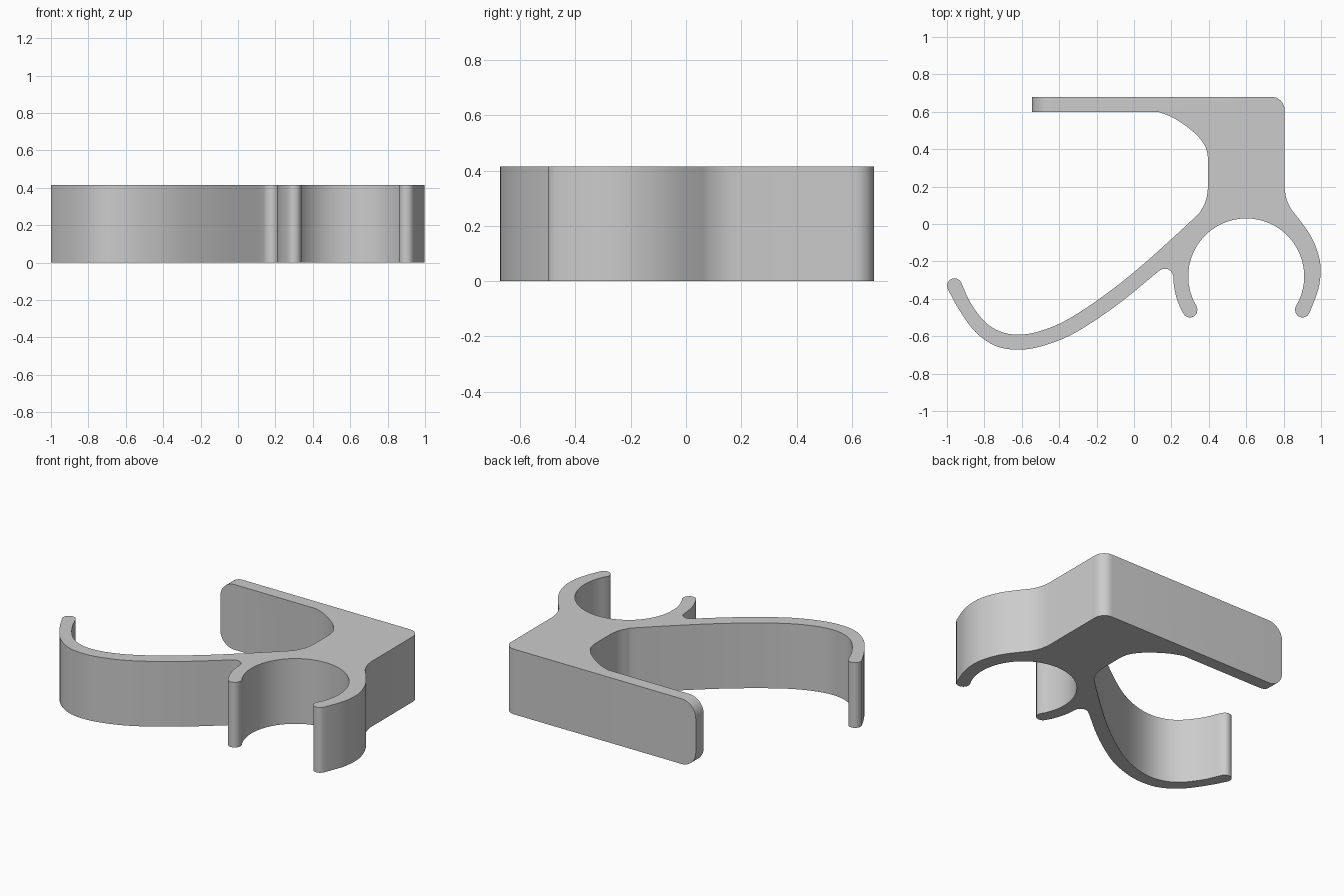
import bpy, bmesh, math
from mathutils import Vector

if "Cube" in bpy.data.objects:
    bpy.data.objects.remove(bpy.data.objects["Cube"])

H = 0.415       # height of the extruded clip
RING = (0.60, -0.28)


def arc(c, r, a0, a1, n):
    return [Vector((c[0] + r * math.cos(math.radians(a0 + (a1 - a0) * i / n)),
                    c[1] + r * math.sin(math.radians(a0 + (a1 - a0) * i / n)))) for i in range(n + 1)]


def spline(pts, n=4):
    """Smooth Catmull-Rom curve through the given points."""
    p = [Vector(q) for q in pts]
    p = [2 * p[0] - p[1]] + p + [2 * p[-1] - p[-2]]
    out = []
    for i in range(1, len(p) - 2):
        a, b, c, d = p[i - 1:i + 3]
        for k in range(n):
            t = k / n
            out.append(0.5 * (2 * b + (c - a) * t + (2 * a - 5 * b + 4 * c - d) * t * t
                              + (3 * b - a - 3 * c + d) * t ** 3))
    return out + [p[-2]]


# outline, clockwise from the plate tip
outline = [Vector((-0.545, 0.68))]
outline += arc((0.735, 0.61), 0.07, 90, 0, 8)                      # rounded corner
outline += spline([(0.805, 0.19), (0.815, 0.135), (0.84, 0.08), (0.875, 0.035),
                   (0.94, -0.055), (0.982, -0.15), (0.998, -0.24),
                   (0.985, -0.35), (0.938, -0.475)])               # right ring arm, outside
outline += arc((0.901, -0.46), 0.04, -25, -205, 8)[1:-1]           # right ring tip
outline += arc(RING, 0.31, -32, 212, 40)                           # ring bore
outline += arc((0.299, -0.46), 0.04, 25, -155, 8)[1:-1]            # left ring tip
outline += arc(RING, 0.39, 210, 180, 6)                            # left ring arm, outside
outline += arc((0.165, -0.284), 0.045, 10, 130, 8)                 # crotch fillet
outline += spline([(0.11, -0.27), (-0.05, -0.402), (-0.20, -0.51), (-0.35, -0.60),
                   (-0.50, -0.655), (-0.62, -0.672), (-0.74, -0.652), (-0.85, -0.575),
                   (-0.94, -0.45), (-0.997, -0.345)])              # hook, outside
outline += arc((-0.96, -0.33), 0.04, 203, 23, 8)[1:-1]             # hook tip
outline += spline([(-0.923, -0.315), (-0.875, -0.42), (-0.80, -0.52), (-0.72, -0.573),
                   (-0.62, -0.592), (-0.50, -0.572), (-0.35, -0.508), (-0.15, -0.375),
                   (0.05, -0.215), (0.32, 0.03), (0.362, 0.08), (0.387, 0.135),
                   (0.396, 0.20)])                                 # hook, inside
outline += spline([(0.396, 0.35), (0.385, 0.405), (0.35, 0.46), (0.29, 0.515),
                   (0.21, 0.568), (0.13, 0.60)])                   # brace under plate
outline += [Vector((-0.545, 0.60))]

# extrude the outline
bm = bmesh.new()
face = bm.faces.new([bm.verts.new((p.x, p.y, 0)) for p in outline])
ext = bmesh.ops.extrude_face_region(bm, geom=[face])
bmesh.ops.translate(bm, vec=(0, 0, H), verts=[g for g in ext["geom"] if isinstance(g, bmesh.types.BMVert)])

# round the plate's end corners
tip = [e for e in bm.edges if all(v.co.x < -0.54 and v.co.y > 0.55 for v in e.verts)
       and abs(e.verts[0].co.z - e.verts[1].co.z) < 1e-4]
bmesh.ops.bevel(bm, geom=tip, offset=0.1, segments=10, profile=0.5, affect='EDGES')
bmesh.ops.recalc_face_normals(bm, faces=bm.faces)

mesh = bpy.data.meshes.new("hook_clip")
bm.to_mesh(mesh)
bm.free()
obj = bpy.data.objects.new("hook_clip", mesh)
bpy.context.collection.objects.link(obj)

mat = bpy.data.materials.new("light grey")
mat.diffuse_color = (0.6, 0.6, 0.6, 1)
mat.use_nodes = True
mat.node_tree.nodes["Principled BSDF"].inputs["Base Color"].default_value = mat.diffuse_color
mesh.materials.append(mat)

bpy.context.view_layer.objects.active = obj
obj.select_set(True)
bpy.ops.object.shade_smooth_by_angle(angle=math.radians(30))
